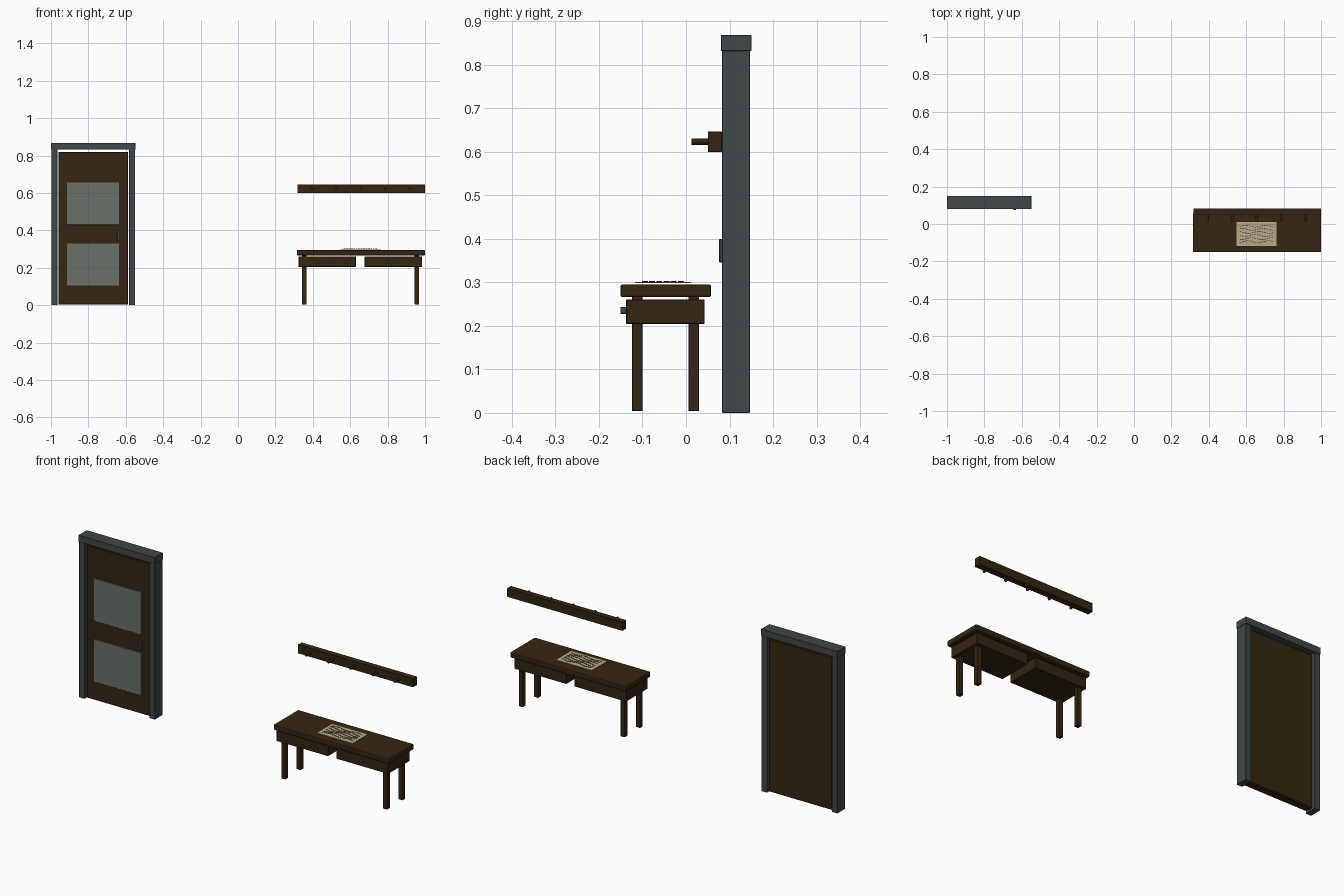
import bpy, math

if "Cube" in bpy.data.objects:
    bpy.data.objects.remove(bpy.data.objects["Cube"])


def material(name, col):
    m = bpy.data.materials.new(name)
    m.diffuse_color = (*col, 1)
    m.use_nodes = True
    m.node_tree.nodes["Principled BSDF"].inputs["Base Color"].default_value = m.diffuse_color
    return m


WOOD = material("dark wood", (0.034, 0.019, 0.007))
FRAME = material("slate grey", (0.052, 0.063, 0.065))
GLASS = material("frosted glass", (0.145, 0.165, 0.145))
METAL = material("dark metal", (0.05, 0.06, 0.07))
PAPER = material("old paper", (0.48, 0.41, 0.24))
INK = material("ink", (0.02, 0.02, 0.022))


def box(name, x, y, z, mat, bevel=0.0, segs=1):
    """Box from (min, max) pairs, with an optional bevel."""
    c = [(a + b) / 2 for a, b in (x, y, z)]
    bpy.ops.mesh.primitive_cube_add(size=1, location=c)
    o = bpy.context.object
    o.name = name
    o.scale = [b - a for a, b in (x, y, z)]
    bpy.ops.object.transform_apply(location=False, rotation=False, scale=True)
    o.data.materials.append(mat)
    if bevel:
        m = o.modifiers.new("bevel", 'BEVEL')
        m.width, m.segments = bevel, segs
    return o


def rod(name, x, y0, y1, z, r, mat, n=12):
    """Cylinder along y."""
    bpy.ops.mesh.primitive_cylinder_add(vertices=n, radius=r, depth=y1 - y0,
                                        location=(x, (y0 + y1) / 2, z),
                                        rotation=(math.pi / 2, 0, 0))
    o = bpy.context.object
    o.name = name
    o.data.materials.append(mat)
    bpy.ops.object.shade_smooth_by_angle()
    return o


# Door frame
for side, x in (("left", (-0.998, -0.966)), ("right", (-0.582, -0.55))):
    box(side + "_door_post", x, (0.083, 0.147), (0, 0.832), FRAME, 0.001)
box("door_lintel", (-1.0, -0.549), (0.08, 0.15), (0.832, 0.868), FRAME, 0.001)

# Door with two panes and a handle
box("door", (-0.961, -0.587), (0.094, 0.137), (0.004, 0.82), WOOD, 0.003)
box("lower_pane", (-0.914, -0.635), (0.089, 0.098), (0.104, 0.331), GLASS, 0.001)
box("upper_pane", (-0.914, -0.635), (0.089, 0.098), (0.429, 0.656), GLASS, 0.001)
box("door_handle", (-0.646, -0.63), (0.076, 0.096), (0.345, 0.4), METAL, 0.002)

# Desk top with rounded edges
box("desk_top", (0.315, 1.0), (-0.151, 0.058), (0.266, 0.295), WOOD, 0.005, 2)

# Drawers with knobs
for side, x in (("left", (0.324, 0.63)), ("right", (0.677, 0.985))):
    box(side + "_drawer", x, (-0.138, 0.043), (0.204, 0.261), WOOD, 0.002)
    rod(side + "_drawer_knob", sum(x) / 2, -0.15, -0.136, 0.235, 0.008, METAL)

# Desk legs
for side, x in (("left", 0.354), ("right", 0.957)):
    for end, y in (("front", -0.112), ("back", 0.018)):
        box(f"{end}_{side}_leg", (x - 0.012, x + 0.012), (y - 0.012, y + 0.012),
            (0.004, 0.268), WOOD, 0.001)

# Map sheet with wavy rows of ink dashes
box("paper_sheet", (0.548, 0.761), (-0.117, 0.012), (0.298, 0.301), PAPER)
for row in range(6):
    y0 = -0.012 - row * 0.0165
    for i in range(14):
        x = 0.57 + i * 0.013
        phase = i * 0.75 + row * 1.1
        dash = box(f"ink_dash_{row}_{i}", (x - 0.0045, x + 0.0045),
                   (y0 - 0.0015, y0 + 0.0015), (0.3005, 0.303), INK)
        dash.location.y += 0.005 * math.sin(phase)
        dash.rotation_euler.z = math.atan(0.29 * math.cos(phase))

# Wall coat rack with pegs
box("rack_board", (0.318, 1.0), (0.05, 0.083), (0.6, 0.646), WOOD, 0.001)
for i in range(5):
    rod(f"coat_peg_{i + 1}", 0.394 + i * 0.131, 0.013, 0.055, 0.623, 0.007, WOOD)
